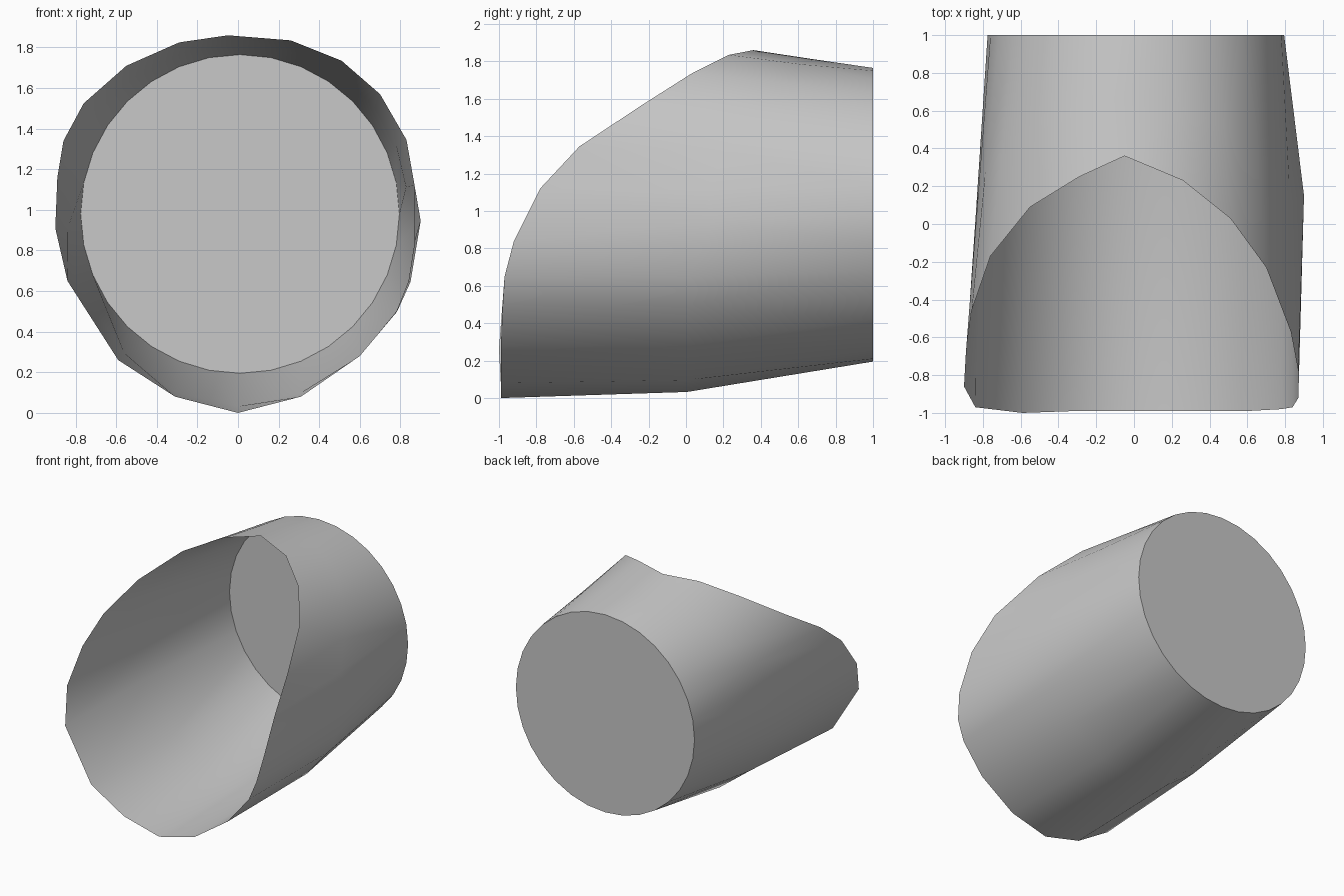
import bpy, bmesh
from math import atan2, cos, sin, pi, tau, radians
from mathutils import Vector

cube = bpy.data.objects.get("Cube")
if cube:
    bpy.data.objects.remove(cube, do_unlink=True)

grey = bpy.data.materials.new("plain grey")
grey.use_nodes = True
colour = (0.58, 0.58, 0.58, 1)
grey.diffuse_color = colour
grey.node_tree.nodes["Principled BSDF"].inputs["Base Color"].default_value = colour

CENTRE = Vector((0.01, 1, 0.98))
RADIUS = 0.785

# Slanted open rim, clockwise from the top
RIM = [Vector(p) for p in (
    (-0.05, 0.36, 1.86), (0.26, 0.23, 1.835), (0.51, 0.03, 1.735),
    (0.70, -0.23, 1.57), (0.83, -0.57, 1.345), (0.87, -0.78, 1.12),
    (0.87, -0.92, 0.84), (0.84, -0.97, 0.65), (0.78, -0.98, 0.5),
    (0.60, -0.99, 0.28), (0.31, -0.99, 0.08), (0, -0.99, 0),
    (-0.31, -0.99, 0.08), (-0.59, -1, 0.26), (-0.84, -0.97, 0.65),
    (-0.90, -0.86, 0.91), (-0.89, -0.68, 1.16), (-0.86, -0.46, 1.34),
    (-0.76, -0.17, 1.525), (-0.55, 0.09, 1.71), (-0.29, 0.25, 1.825))]


def turn(p):
    """Clockwise angle about the tube axis, starting near the top."""
    return (pi / 2 + 0.1 - atan2(p.z - CENTRE.z, p.x - CENTRE.x)) % tau


def on_back(angle):
    a = pi / 2 + 0.1 - angle
    return CENTRE + RADIUS * Vector((cos(a), 0, sin(a)))


def bulged(p):
    """Point halfway to the back, swollen on the lower half."""
    mid = (p + on_back(turn(p))) / 2
    out = Vector((p.x - CENTRE.x, 0, p.z - CENTRE.z)).normalized()
    if p.z < 0.9:
        mid += out * (0.065 if p.x > -0.5 else 0.03)
    return mid


bm = bmesh.new()
rim = [bm.verts.new(p) for p in RIM]
middle = [bm.verts.new(bulged(p)) for p in RIM]

# Widest point of the dented side
ridge = middle[6]
ridge.co = (0.90, 0.15, 0.945)

# Front half of the wall
n = len(rim)
for i in range(n):
    j = (i + 1) % n
    bm.faces.new((rim[i], rim[j], middle[j], middle[i]))

# Rear half of the wall, joining two rings with different side counts
middle.sort(key=lambda v: turn(v.co))
back = [bm.verts.new(on_back(tau * k / 32 + 0.1)) for k in range(32)]
back.sort(key=lambda v: turn(v.co))


def angle_at(ring, k):
    return turn(ring[k % len(ring)].co) + tau * (k // len(ring))


i = j = 0
while i < len(middle) or j < len(back):
    a, b = middle[i % len(middle)], back[j % len(back)]
    if j == len(back) or (i < len(middle) and
                          angle_at(middle, i + 1) < angle_at(back, j + 1)):
        i += 1
        bm.faces.new((a, middle[i % len(middle)], b))
    else:
        j += 1
        bm.faces.new((a, back[j % len(back)], b))

# Flat closed end
bm.faces.new(back)
bmesh.ops.recalc_face_normals(bm, faces=bm.faces[:])

mesh = bpy.data.meshes.new("cut_tube")
bm.to_mesh(mesh)
bm.free()
mesh.materials.append(grey)
tube = bpy.data.objects.new("cut_tube", mesh)
bpy.context.collection.objects.link(tube)
bpy.ops.object.select_all(action='DESELECT')
tube.select_set(True)
bpy.context.view_layer.objects.active = tube
bpy.ops.object.shade_smooth_by_angle(angle=radians(35))
